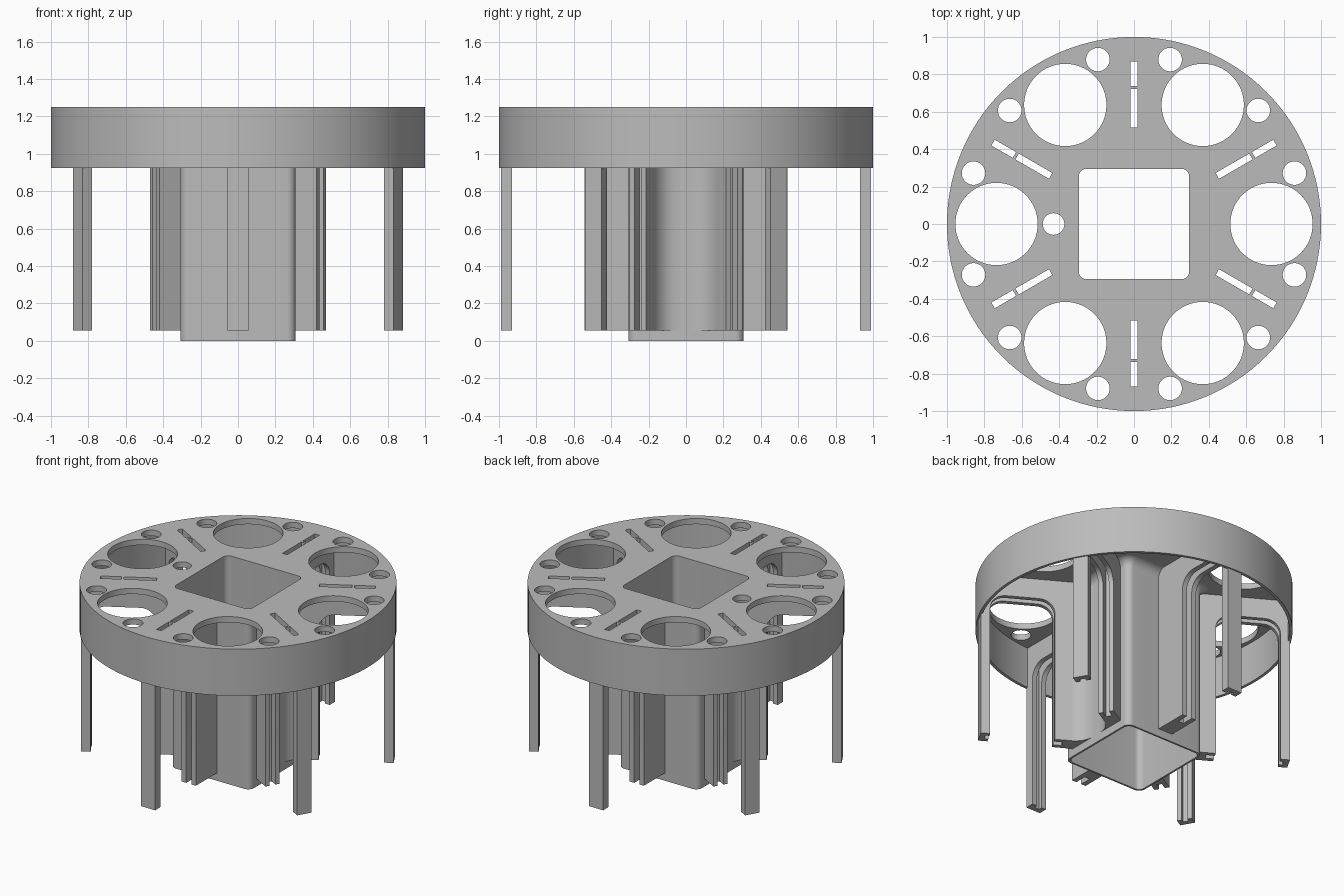
import bpy, bmesh, math
from mathutils import Matrix, Vector

cube = bpy.data.objects.get("Cube")
if cube:
    bpy.data.objects.remove(cube, do_unlink=True)

grey = bpy.data.materials.new("mid grey")
grey.use_nodes = True
grey.diffuse_color = (0.5, 0.5, 0.5, 1)
grey.node_tree.nodes["Principled BSDF"].inputs["Base Color"].default_value = (0.5, 0.5, 0.5, 1)

TOP, UNDER, RIM, FOOT = 1.25, 1.21, 0.925, 0.055


def link(name, bm):
    bmesh.ops.recalc_face_normals(bm, faces=bm.faces)
    mesh = bpy.data.meshes.new(name)
    bm.to_mesh(mesh)
    bm.free()
    mesh.materials.append(grey)
    ob = bpy.data.objects.new(name, mesh)
    bpy.context.collection.objects.link(ob)
    return ob


def prism(name, points, z0, z1, matrix=Matrix()):
    bm = bmesh.new()
    face = bm.faces.new([bm.verts.new((x, y, z0)) for x, y in points])
    ext = bmesh.ops.extrude_face_region(bm, geom=[face])
    top = [v for v in ext["geom"] if isinstance(v, bmesh.types.BMVert)]
    bmesh.ops.translate(bm, verts=top, vec=(0, 0, z1 - z0))
    bm.transform(matrix)
    return link(name, bm)


def arc(cx, cy, r, start, end, n):
    angles = [math.radians(start + (end - start) * i / n) for i in range(n + 1)]
    return [(cx + r * math.cos(a), cy + r * math.sin(a)) for a in angles]


def circle(cx, cy, r, n):
    return arc(cx, cy, r, 0, 360, n)[:-1]


def polar(r, degrees):
    a = math.radians(degrees)
    return r * math.cos(a), r * math.sin(a)


def rounded_square(half, r):
    c = half - r
    corners = [(c, c, 0), (-c, c, 90), (-c, -c, 180), (c, -c, 270)]
    return [p for x, y, a in corners for p in arc(x, y, r, a, a + 90, 8)]


def cut(target, cutter):
    mod = target.modifiers.new("cut", "BOOLEAN")
    mod.operation, mod.solver, mod.object = "DIFFERENCE", "EXACT", cutter
    bpy.context.view_layer.objects.active = target
    bpy.ops.object.modifier_apply(modifier=mod.name)
    bpy.data.objects.remove(cutter, do_unlink=True)


def radial_box(r0, r1, half, z0, z1, degrees):
    pts = [(r0, -half), (r1, -half), (r1, half), (r0, half)]
    return prism("cutter", pts, z0, z1, Matrix.Rotation(math.radians(degrees), 4, "Z"))


def cut_slots(target, degrees):
    for r0, r1 in ((0.515, 0.722), (0.738, 0.87)):
        cut(target, radial_box(r0, r1, 0.018, 1.1, 1.3, degrees))


def core_cutter():
    return prism("cutter", rounded_square(0.295, 0.04), -0.1, 1.4)


parts = []

# Hollow drum: thin rim under a perforated plate
drum = prism("drum", circle(0, 0, 1, 128), RIM, TOP)
cut(drum, prism("cutter", circle(0, 0, 0.98, 128), 0.8, UNDER))
cut(drum, core_cutter())
holes = [(-0.43, 0, 0.058)]
for k in range(6):
    holes.append((*polar(0.735, 60 * k), 0.22))
    holes += [(*polar(0.9, 60 * k + s * 17.6), 0.063) for s in (-1, 1)]
for x, y, r in holes:
    cut(drum, prism("cutter", circle(x, y, r, 64 if r > 0.1 else 32), 1.1, 1.4))
for k in range(6):
    cut_slots(drum, 30 + 60 * k)
parts.append(drum)

# Square tube through the middle
tube = prism("centre_tube", rounded_square(0.308, 0.045), 0, 1.23)
cut(tube, core_cutter())
parts.append(tube)

# Flared collar joining the tube to the plate
bm = bmesh.new()
rings = []
for dx, z in arc(0.06, 1.15, 0.06, 180, 90, 8):
    ring = rounded_square(0.307 + dx, 0.045 + dx)
    rings.append([bm.verts.new((x, y, z + 0.001)) for x, y in ring])
rings.append([bm.verts.new((x, y, UNDER + 0.005)) for x, y in rounded_square(0.3, 0.04)])
rings.append([bm.verts.new((x, y, 1.14)) for x, y in rounded_square(0.3, 0.04)])
for a, b in zip(rings, rings[1:] + rings[:1]):
    for i in range(len(a)):
        j = (i + 1) % len(a)
        bm.faces.new((a[i], a[j], b[j], b[i]))
parts.append(link("plate_collar", bm))

# Six grooved arches, each an inner rail and an outer leg
ARCH, BEND = 1.07, 0.1
for k in range(6):
    angle = 30 + 60 * k
    straight = angle in (90, 270)
    tip, half = (0.542, 0.055) if straight else (0.515, 0.05)
    profile = [(0.3, FOOT), (tip, FOOT)]
    profile += arc(tip + BEND, ARCH - BEND, BEND, 180, 90, 8)
    profile += arc(0.93 - BEND, ARCH - BEND, BEND, 90, 0, 8)
    profile += [(0.93, FOOT), (0.99, FOOT), (0.99, 1.22), (0.3, 1.22)]
    turn = Matrix.Rotation(math.radians(angle), 4, "Z")
    upright = Matrix.Rotation(math.pi / 2, 4, "X")
    arch = prism("grooved_arch_%d" % (k + 1), profile, -half, half, turn @ upright)
    cut(arch, core_cutter())
    cut(arch, radial_box(0.46, 0.955, 0.02, -0.1, 1.2, angle))
    cut_slots(arch, angle)
    parts.append(arch)

# Concave fillets between the tube sides and the slanted rails
corner = Vector((0.308, 0.121))
low = corner + Vector((0, -0.09))
high = corner + Vector(polar(0.09, 30))
curve = []
for i in range(9):
    t = i / 8
    curve.append((1 - t) ** 2 * low + 2 * t * (1 - t) * corner + t * t * high)
curve += [Vector((0.36, 0.17)), Vector((0.302, 0.13))]
for sx in (-1, 1):
    for sy in (-1, 1):
        name = "%s_%s_fillet" % ("left" if sx > 0 else "right", "back" if sy > 0 else "front")
        parts.append(prism(name, [(sx * p.x, sy * p.y) for p in curve], FOOT, UNDER + 0.005))

# Smooth the curved walls, keep edges crisp
bpy.ops.object.select_all(action="DESELECT")
for ob in parts:
    ob.select_set(True)
bpy.context.view_layer.objects.active = drum
bpy.ops.object.shade_smooth_by_angle(angle=math.radians(30))
